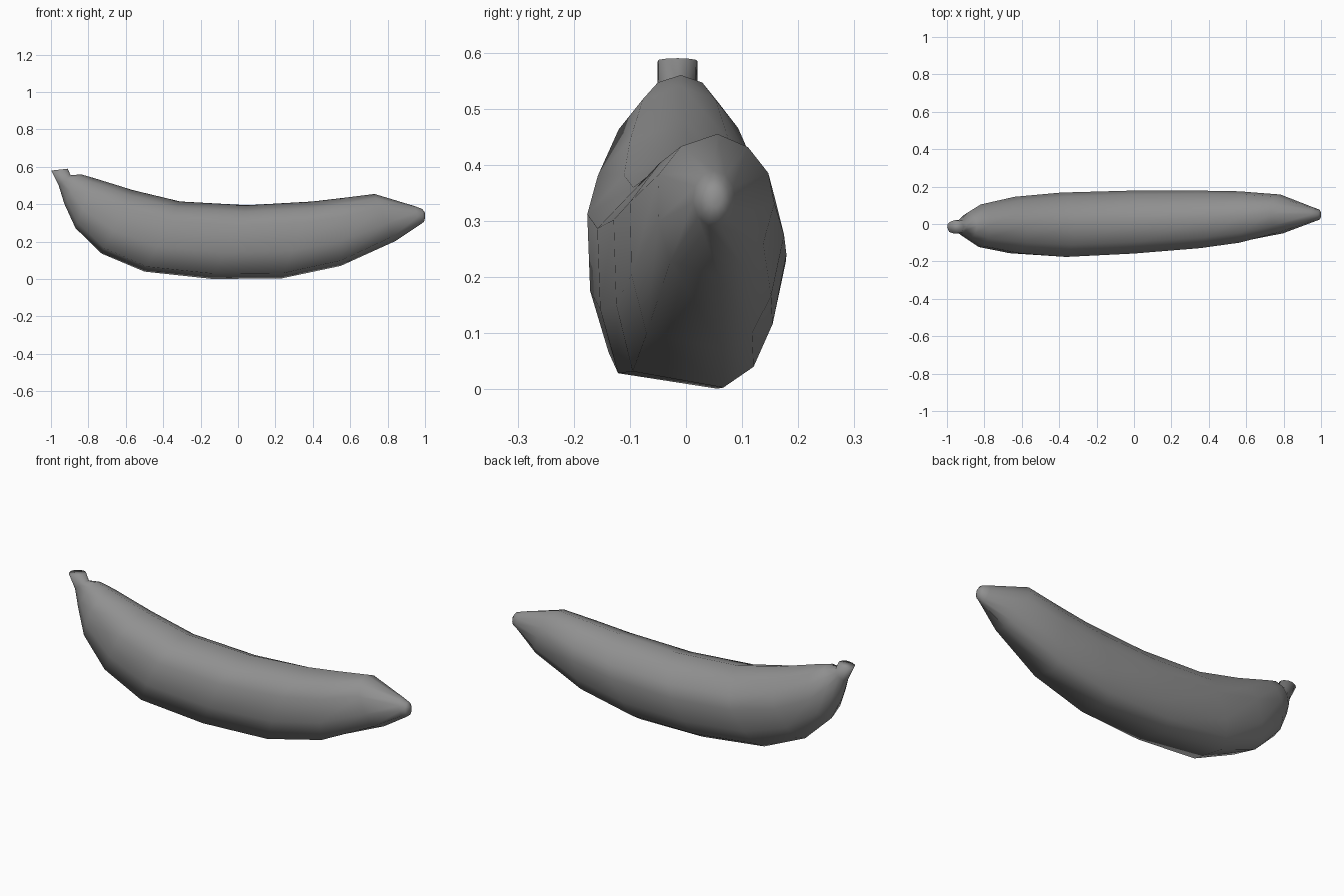
import bpy, bmesh, math
from mathutils import Vector

# Rounded, slightly lopsided cross-section: (across, up), both -1..1
SECTION = [(0.05, 1), (0.55, 0.8), (0.88, 0.48), (1, 0.15), (0.84, -0.45),
           (0.62, -0.82), (0.27, -1), (-0.78, -0.86), (-0.97, -0.28),
           (-1, 0.45), (-0.62, 0.82)]

# Rings along the fruit: top x, top z, bottom x, bottom z, centre y, half width, roundness
RINGS = [
    (-0.91, 0.59, -1.00, 0.58, -0.015, 0.036, 0.6),
    (-0.895, 0.555, -0.96, 0.50, -0.015, 0.036, 0.8),
    (-0.84, 0.56, -0.93, 0.40, -0.01, 0.072, 0.8),
    (-0.77, 0.54, -0.87, 0.27, -0.01, 0.115, 0.5),
    (-0.56, 0.475, -0.73, 0.135, -0.007, 0.153, 0.2),
    (-0.31, 0.415, -0.50, 0.04, -0.004, 0.172, 0),
    (0.05, 0.395, -0.14, 0.001, 0.010, 0.168, 0),
    (0.40, 0.415, 0.23, 0.003, 0.025, 0.154, 0),
    (0.57, 0.435, 0.55, 0.07, 0.037, 0.138, 0.1),
    (0.73, 0.455, 0.84, 0.20, 0.053, 0.105, 0.4),
    (0.945, 0.39, 0.975, 0.29, 0.05, 0.038, 1),
    (0.985, 0.375, 0.995, 0.305, 0.05, 0.028, 1),
    (1.00, 0.355, 1.00, 0.325, 0.05, 0.013, 1),
]


def ring_points(tx, tz, bx, bz, y, half_width, roundness):
    top, bottom = Vector((tx, y, tz)), Vector((bx, y, bz))
    mid, up = (top + bottom) / 2, (top - bottom) / 2
    for i, (u, v) in enumerate(SECTION):
        a = 2 * math.pi * i / len(SECTION)
        u += (math.sin(a) - u) * roundness
        v += (math.cos(a) - v) * roundness
        yield mid + up * v + Vector((0, u * half_width, 0))


# Banana body, stem and tip lofted as one skin
bm = bmesh.new()
loops = [[bm.verts.new(p) for p in ring_points(*r)] for r in RINGS]
n = len(SECTION)
for a, b in zip(loops, loops[1:]):
    for i in range(n):
        j = (i + 1) % n
        bm.faces.new((a[i], a[j], b[j], b[i]))
bm.faces.new(loops[0])
bm.faces.new(loops[-1])
bmesh.ops.recalc_face_normals(bm, faces=bm.faces)
mesh = bpy.data.meshes.new("banana")
bm.to_mesh(mesh)
bm.free()
banana = bpy.data.objects.new("banana", mesh)
bpy.context.collection.objects.link(banana)

# Dark grey skin
skin = bpy.data.materials.new("skin")
skin.diffuse_color = (0.28, 0.28, 0.28, 1)
mesh.materials.append(skin)

# Smooth skin all over
mesh.shade_smooth()
